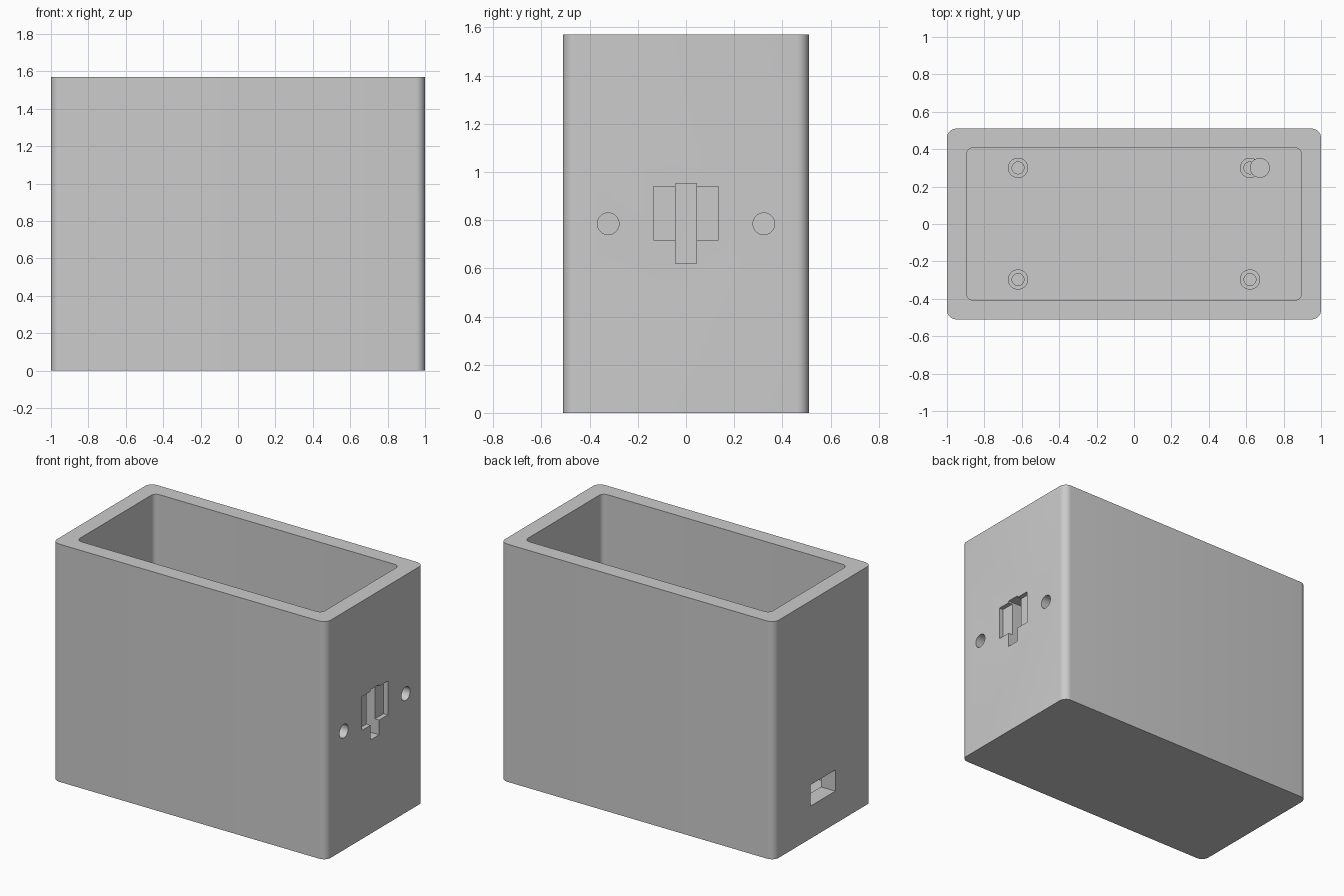
import bpy
import bmesh
from math import cos, sin, pi

cube = bpy.data.objects.get("Cube")
if cube:
    bpy.data.objects.remove(cube, do_unlink=True)

# One plain grey for the whole case
GREY = (0.6, 0.6, 0.6, 1)
grey = bpy.data.materials.new("plain grey")
grey.use_nodes = True
grey.diffuse_color = GREY
grey.node_tree.nodes["Principled BSDF"].inputs["Base Color"].default_value = GREY


def prism(name, outline, bottom, top):
    """Closed solid from a flat outline, extruded upwards."""
    bm = bmesh.new()
    face = bm.faces.new([bm.verts.new((x, y, bottom)) for x, y in outline])
    made = bmesh.ops.extrude_face_region(bm, geom=[face])["geom"]
    for v in made:
        if isinstance(v, bmesh.types.BMVert):
            v.co.z = top
    bmesh.ops.recalc_face_normals(bm, faces=bm.faces)
    mesh = bpy.data.meshes.new(name)
    bm.to_mesh(mesh)
    bm.free()
    mesh.materials.append(grey)
    ob = bpy.data.objects.new(name, mesh)
    bpy.context.collection.objects.link(ob)
    return ob


def rounded(hx, hy, r, steps=8):
    pts = []
    for quarter, (sx, sy) in enumerate(((1, 1), (-1, 1), (-1, -1), (1, -1))):
        for i in range(steps + 1):
            a = (quarter + i / steps) * pi / 2
            pts.append((sx * (hx - r) + r * cos(a), sy * (hy - r) + r * sin(a)))
    return pts


def circle(x, y, r, n=32):
    return [(x + r * cos(2 * pi * i / n), y + r * sin(2 * pi * i / n)) for i in range(n)]


def block(x0, x1, half_y, z0, z1):
    return prism("cutter", [(x0, -half_y), (x1, -half_y), (x1, half_y), (x0, half_y)], z0, z1)


def cut(target, cutter):
    cutter.hide_render = True
    mod = target.modifiers.new("cut", "BOOLEAN")
    mod.operation = "DIFFERENCE"
    mod.solver = "EXACT"
    mod.object = cutter
    bpy.context.view_layer.objects.active = target
    bpy.ops.object.modifier_apply(modifier=mod.name)
    bpy.data.objects.remove(cutter, do_unlink=True)


FLOOR, HEIGHT = 0.1, 1.57

# Open-topped case
case = prism("case", rounded(1, 0.51, 0.05), 0, HEIGHT)
cut(case, prism("cutter", rounded(0.895, 0.407, 0.035), FLOOR, HEIGHT + 0.1))

# Switch opening: shallow recess with a slot through the wall
cut(case, block(0.97, 1.1, 0.135, 0.717, 0.94))
cut(case, block(0.8, 1.1, 0.044, 0.62, 0.952))

# Screw holes beside the switch
for y in (-0.323, 0.323):
    hole = prism("cutter", circle(0, 0, 0.045), 0.8, 1.1)
    hole.rotation_euler = (0, pi / 2, 0)
    hole.location = (0, y, 0.785)
    bpy.context.view_layer.update()
    cut(case, hole)

# Cable port in the opposite wall
cut(case, block(-1.1, -0.8, 0.13, 0.215, 0.355))
parts = [case]

# Hollow standoffs on the floor
for x, side in ((0.62, "left"), (-0.62, "right")):
    for y, end in ((-0.297, "front"), (0.3, "back")):
        post = prism(f"standoff_{end}_{side}", circle(x, y, 0.054), FLOOR - 0.01, 0.2)
        cut(post, prism("cutter", circle(x, y, 0.032), FLOOR, 0.3))
        parts.append(post)

# Solid peg next to one standoff
parts.append(prism("locating_peg", circle(0.673, 0.3, 0.053), FLOOR - 0.01, 0.25))

# Smooth the rounded corners, keep the edges crisp
bpy.ops.object.select_all(action="DESELECT")
for ob in parts:
    ob.select_set(True)
bpy.context.view_layer.objects.active = case
bpy.ops.object.shade_smooth_by_angle(angle=pi / 6)
